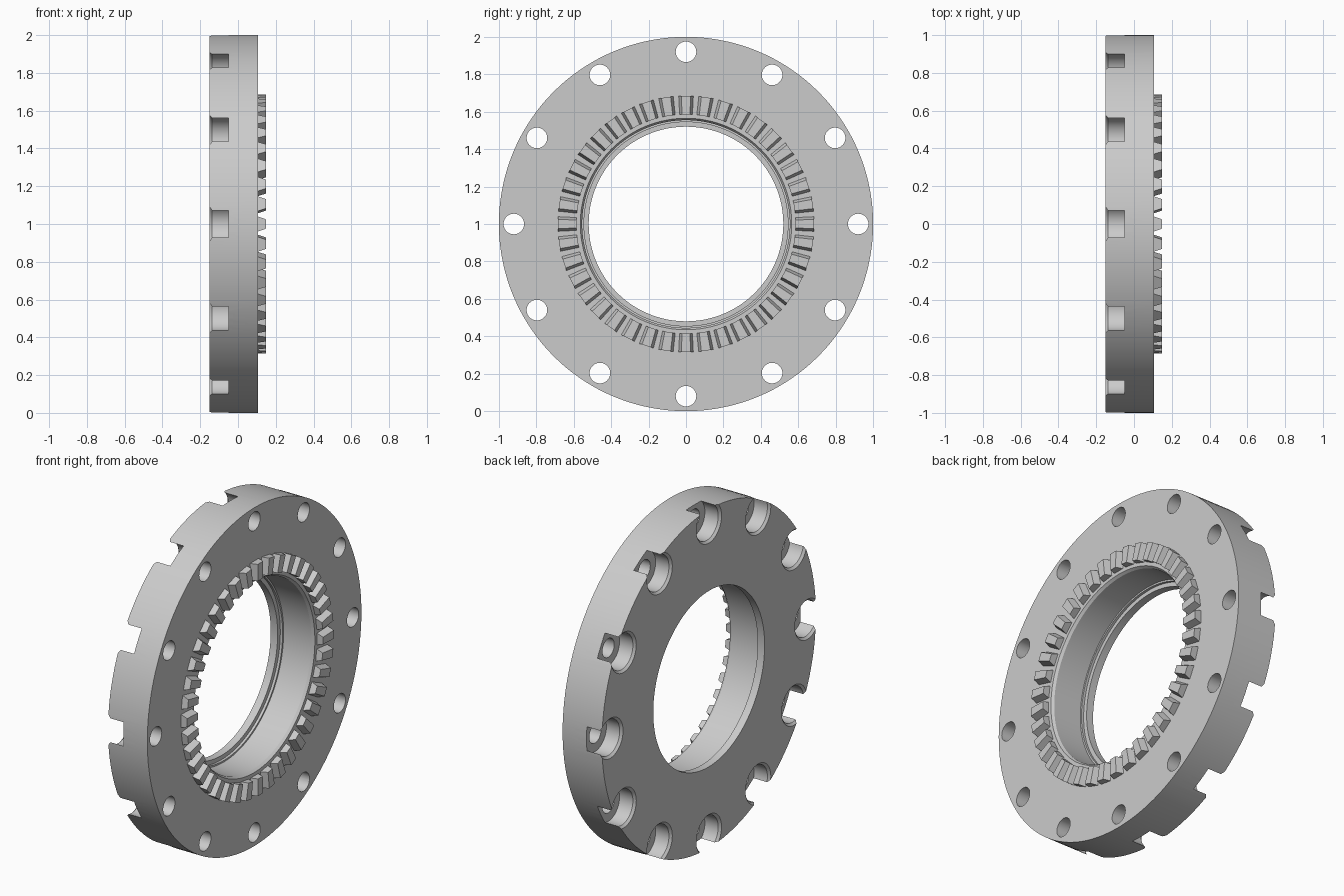
import bpy, bmesh
from math import sin, cos, pi, radians

if "Cube" in bpy.data.objects:
    bpy.data.objects.remove(bpy.data.objects["Cube"])

GREY = (0.6, 0.6, 0.6, 1)
steel = bpy.data.materials.new("grey_steel")
steel.use_nodes = True
steel.diffuse_color = GREY
steel.node_tree.nodes["Principled BSDF"].inputs["Base Color"].default_value = GREY

BACK, FACE, TIP = -0.15, 0.107, 0.147
AXIS_Z = 1.0
HOLES, TEETH = 12, 40


def lathe(bm, profile, steps, cy=0, cz=AXIS_Z):
    """Turn a closed (x, radius) profile around a line parallel to x."""
    rings = []
    for i in range(steps):
        a = 2 * pi * i / steps
        rings.append([bm.verts.new((x, cy + r * cos(a), cz + r * sin(a)))
                      for x, r in profile])
    n = len(profile)
    for i in range(steps):
        p, q = rings[i], rings[(i + 1) % steps]
        for j in range(n):
            k = (j + 1) % n
            if profile[j][1] or profile[k][1]:
                bm.faces.new((p[j], p[k], q[k], q[j]))


def finish(bm, name):
    bmesh.ops.remove_doubles(bm, verts=bm.verts, dist=1e-5)
    bmesh.ops.dissolve_degenerate(bm, edges=bm.edges, dist=1e-6)
    bmesh.ops.recalc_face_normals(bm, faces=bm.faces)
    mesh = bpy.data.meshes.new(name)
    bm.to_mesh(mesh)
    bm.free()
    mesh.materials.append(steel)
    obj = bpy.data.objects.new(name, mesh)
    bpy.context.collection.objects.link(obj)
    return obj


# Flange ring with a stepped bore and a retaining lip at the back
bm = bmesh.new()
lathe(bm, [(BACK, 0.52), (BACK, 1), (FACE, 1), (FACE, 0.565), (FACE - 0.015, 0.555),
           (-0.09, 0.555), (-0.09, 0.545), (-0.105, 0.545), (-0.105, 0.52)], 144)
flange = finish(bm, "flange_ring")

# Bolt holes with chamfered counterbores that break through the rim
bm = bmesh.new()
for i in range(HOLES):
    a = 2 * pi * i / HOLES
    lathe(bm, [(BACK - 0.02, 0), (BACK - 0.02, 0.138), (BACK + 0.013, 0.105),
               (-0.05, 0.105), (-0.05, 0.055), (FACE + 0.05, 0.055), (FACE + 0.05, 0)],
          40, 0.92 * cos(a), AXIS_Z + 0.92 * sin(a))
cutter = finish(bm, "bolt_hole_cutter")
cutter.hide_render = True

cut = flange.modifiers.new("bolt_holes", "BOOLEAN")
cut.object = cutter
cut.operation = "DIFFERENCE"
cut.solver = "EXACT"
bpy.context.view_layer.objects.active = flange
bpy.ops.object.select_all(action="DESELECT")
flange.select_set(True)
bpy.ops.object.modifier_apply(modifier=cut.name)
bpy.data.objects.remove(cutter)
bpy.ops.object.shade_smooth_by_angle(angle=radians(25))

# Face coupling teeth: tapered radial blocks
bm = bmesh.new()
for i in range(TEETH):
    a = 2 * pi * i / TEETH
    ends = []
    for r, base, tip in ((0.585, 0.036, 0.021), (0.685, 0.041, 0.025)):
        section = ((FACE - 0.005, -base), (FACE - 0.005, base), (TIP, tip), (TIP, -tip))
        ends.append([bm.verts.new((x, r * cos(a) - w * sin(a),
                                   AXIS_Z + r * sin(a) + w * cos(a))) for x, w in section])
    inner, outer = ends
    bm.faces.new(inner)
    bm.faces.new(outer)
    for j in range(4):
        k = (j + 1) % 4
        bm.faces.new((inner[j], inner[k], outer[k], outer[j]))
finish(bm, "coupling_teeth")
